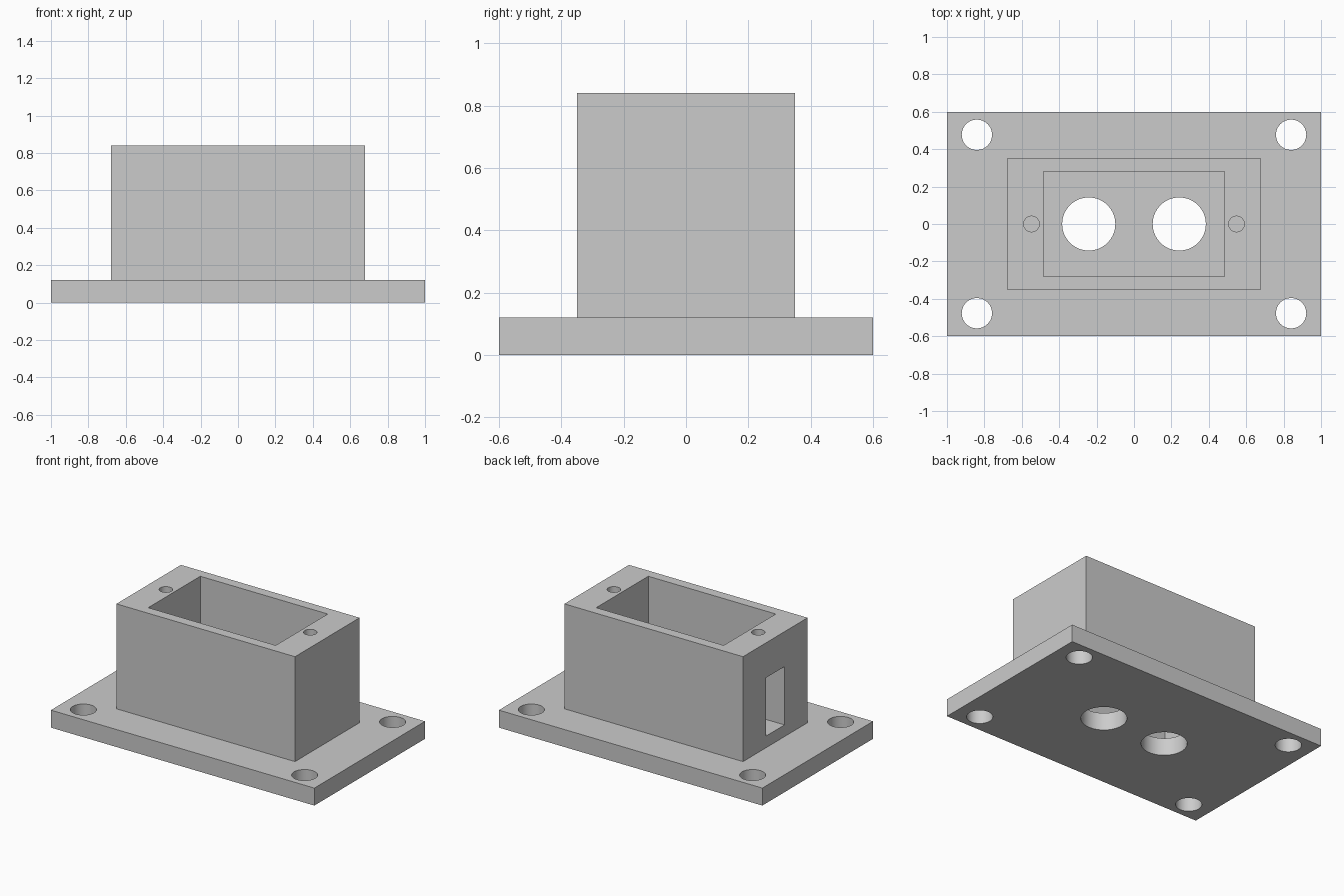
import bpy
import math

cube = bpy.data.objects.get("Cube")
if cube:
    bpy.data.objects.remove(cube, do_unlink=True)

# Single plain grey finish
GREY = (0.6, 0.6, 0.6, 1.0)
grey = bpy.data.materials.new("light_grey")
grey.use_nodes = True
grey.diffuse_color = GREY
grey.node_tree.nodes["Principled BSDF"].inputs["Base Color"].default_value = GREY


def block(name, x, y, z):
    """Box spanning the given (low, high) ranges."""
    bpy.ops.mesh.primitive_cube_add(size=1)
    ob = bpy.context.object
    ob.name = name
    ob.location = [(a + b) / 2 for a, b in (x, y, z)]
    ob.scale = [b - a for a, b in (x, y, z)]
    bpy.ops.object.transform_apply(location=True, rotation=False, scale=True)
    ob.data.materials.append(grey)
    return ob


def drill(name, x, y, radius, low, high):
    """Vertical cylinder used to bore a round hole."""
    bpy.ops.mesh.primitive_cylinder_add(
        vertices=64, radius=radius, depth=high - low,
        location=(x, y, (low + high) / 2))
    ob = bpy.context.object
    ob.name = name
    ob.data.materials.append(grey)
    return ob


def combine(body, tool, operation):
    """Apply a boolean, then discard the tool."""
    tool.hide_render = True
    mod = body.modifiers.new(tool.name, "BOOLEAN")
    mod.operation = operation
    mod.solver = "EXACT"
    mod.object = tool
    bpy.context.view_layer.objects.active = body
    bpy.ops.object.modifier_apply(modifier=mod.name)
    bpy.data.objects.remove(tool, do_unlink=True)


PLATE, TOP = 0.12, 0.84

# Base plate with the housing raised from it
body = block("flanged_housing", (-1, 1), (-0.6, 0.6), (0, PLATE))
housing = block("housing", (-0.678, 0.678), (-0.35, 0.35), (PLATE / 2, TOP))
combine(body, housing, "UNION")

# Open pocket, and the slot through the right-hand end wall
pocket = block("pocket", (-0.484, 0.484), (-0.282, 0.282), (PLATE, TOP + 0.1))
combine(body, pocket, "DIFFERENCE")
slot = block("side_slot", (-0.8, -0.4), (-0.1, 0.1), (0.2, 0.6))
combine(body, slot, "DIFFERENCE")

# Floor holes, blind screw holes and corner mounting holes
for side in (-1, 1):
    combine(body, drill("floor_hole", side * 0.242, 0, 0.142, -0.1, 0.3), "DIFFERENCE")
    combine(body, drill("screw_hole", side * 0.548, 0, 0.042, 0.5, TOP + 0.1), "DIFFERENCE")
    for end in (-1, 1):
        corner = drill("mounting_hole", side * 0.84, end * 0.477, 0.081, -0.1, 0.3)
        combine(body, corner, "DIFFERENCE")

# Smooth bores with crisp edges
body.data.materials.clear()
body.data.materials.append(grey)
bpy.ops.object.select_all(action="DESELECT")
body.select_set(True)
bpy.context.view_layer.objects.active = body
bpy.ops.object.shade_smooth_by_angle(angle=math.radians(30))
